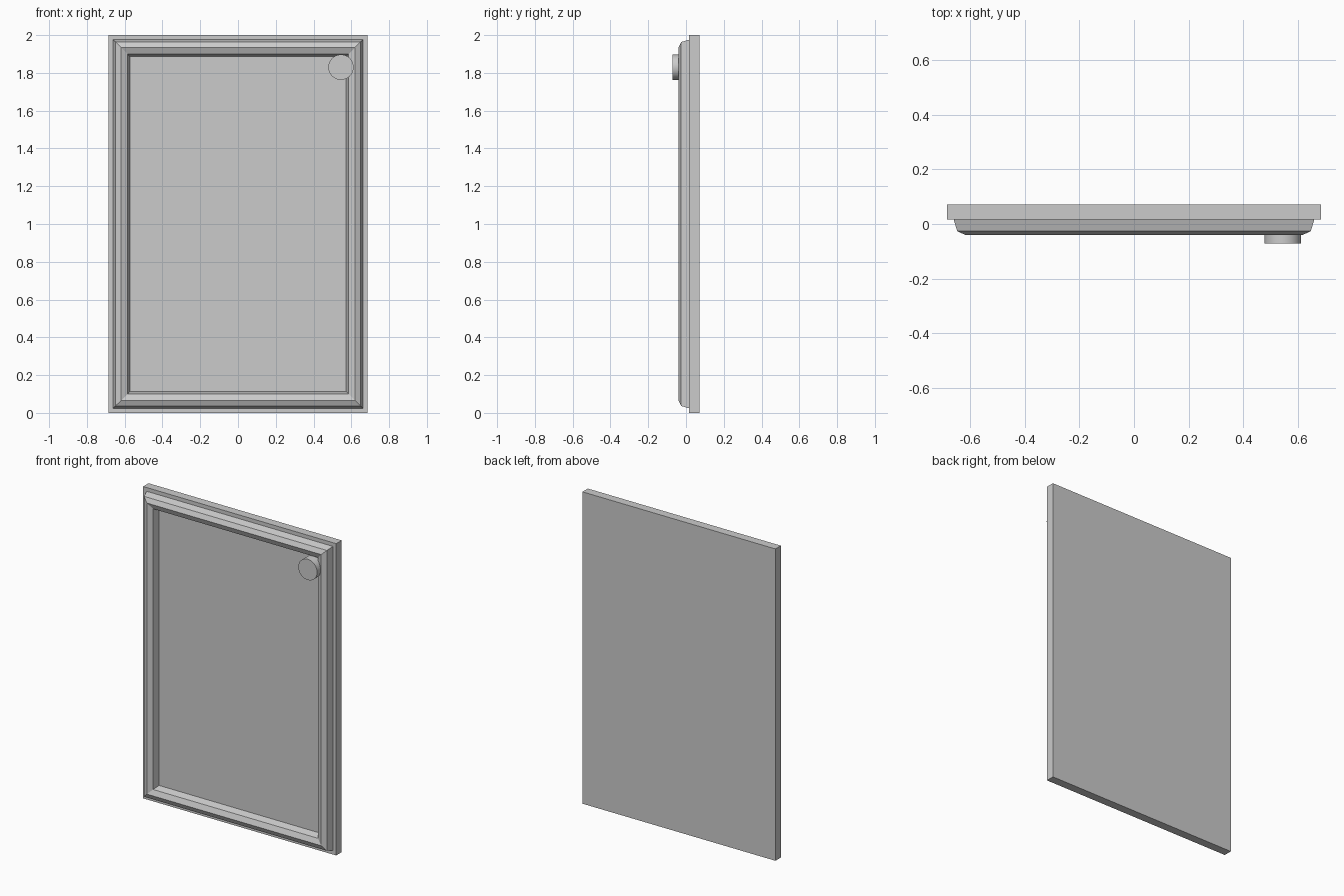
import bpy, bmesh
from math import radians, pi
from mathutils import Matrix

cube = bpy.data.objects.get("Cube")
if cube:
    bpy.data.objects.remove(cube, do_unlink=True)

HALF_W, HEIGHT = 0.685, 2.0
BACK, FACE, RIDGE, KNOB = 0.072, 0.017, -0.04, -0.072

grey = bpy.data.materials.new("plain_grey")
grey.use_nodes = True
colour = (0.6, 0.6, 0.6, 1)
grey.diffuse_color = colour
grey.node_tree.nodes["Principled BSDF"].inputs["Base Color"].default_value = colour


def finish(bm, name):
    bmesh.ops.recalc_face_normals(bm, faces=bm.faces)
    mesh = bpy.data.meshes.new(name)
    bm.to_mesh(mesh)
    bm.free()
    mesh.materials.append(grey)
    obj = bpy.data.objects.new(name, mesh)
    bpy.context.collection.objects.link(obj)
    return obj


def rectangle(bm, inset, y):
    w = HALF_W - inset
    corners = ((-w, inset), (w, inset), (w, HEIGHT - inset), (-w, HEIGHT - inset))
    return [bm.verts.new((x, y, z)) for x, z in corners]


# Door slab with raised mitred moulding: (inset from edge, depth) profile
profile = [(0, BACK), (0, FACE), (0.024, FACE), (0.037, -0.026),
           (0.0665, RIDGE), (0.1, -0.026), (0.113, FACE)]
bm = bmesh.new()
rings = [rectangle(bm, inset, y) for inset, y in profile]
for a, b in zip(rings, rings[1:]):
    for i in range(4):
        j = (i + 1) % 4
        bm.faces.new((a[i], a[j], b[j], b[i]))
bm.faces.new(rings[0])
bm.faces.new(rings[-1])
finish(bm, "cabinet_door")

# Round knob near the upper left corner
bm = bmesh.new()
bmesh.ops.create_cone(
    bm, cap_ends=True, segments=32, radius1=0.067, radius2=0.067, depth=FACE - KNOB,
    matrix=Matrix.Translation((0.545, (FACE + KNOB) / 2, 1.83)) @ Matrix.Rotation(pi / 2, 4, "X"))
knob = finish(bm, "door_knob")
bpy.ops.object.select_all(action="DESELECT")
knob.select_set(True)
bpy.context.view_layer.objects.active = knob
bpy.ops.object.shade_smooth_by_angle(angle=radians(30))
